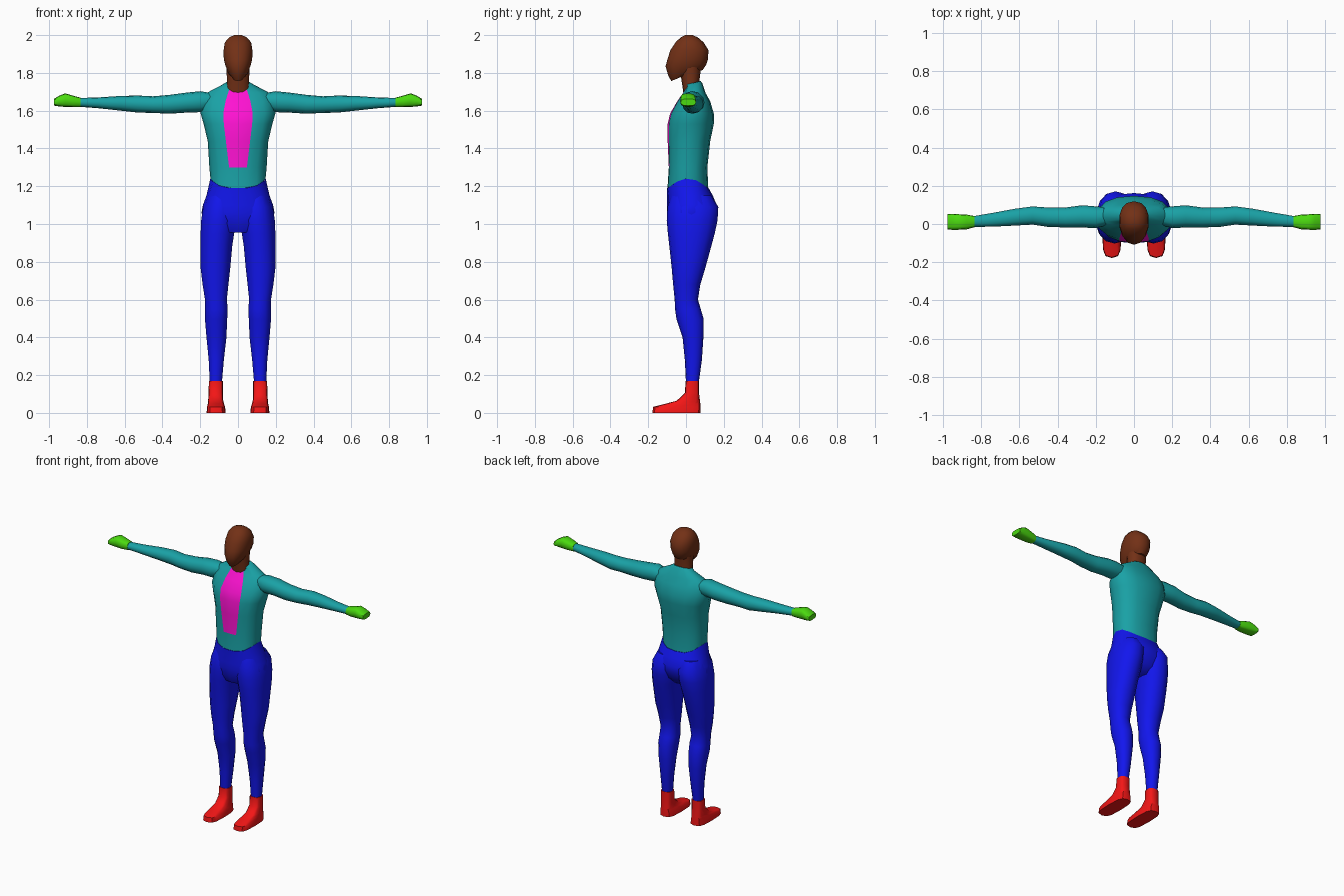
import bpy, bmesh
from math import sin, cos, pi, asin, copysign, radians


def material(name, rgb):
    m = bpy.data.materials.new(name)
    m.diffuse_color = (*rgb, 1)
    return m


SKIN = material("brown", (0.17, 0.03, 0.008))
TEAL = material("teal", (0.01, 0.36, 0.38))
BLUE = material("blue", (0.006, 0.008, 0.85))
RED = material("red", (0.9, 0.008, 0.008))
GREEN = material("green", (0.07, 0.7, 0.005))
PINK = material("pink", (1.0, 0.006, 0.65))


def spow(v, p):
    return copysign(abs(v) ** p, v)


def ring(s, a0, a1, yf, yb, p=0.9, n=14, tilt=0, lift=0, strip=None):
    """Cross-section at s: a0..a1 across, yf..yb deep, starting at the front.
    tilt raises the back, lift raises the sides, strip sets the front panel width."""
    c, r, cy, ry = (a0 + a1) / 2, (a1 - a0) / 2, (yf + yb) / 2, (yb - yf) / 2
    if strip:
        t1 = asin((strip / r) ** (1 / p))
        half = [t1 + (pi - t1) * i / (n // 2 - 1) for i in range(n // 2)]
        ts = [0] + half + [2 * pi - t for t in half[-2::-1]]
    else:
        ts = [2 * pi * i / n for i in range(n)]
    return [(c + r * spow(sin(t), p), cy - ry * spow(cos(t), p),
             s + tilt * (1 - cos(t)) / 2 + lift * abs(sin(t)) ** 3) for t in ts]


def loft(name, rings, mats, along_x=False, mirror=False, panel=None):
    bm = bmesh.new()
    loops = []
    for r in rings:
        loops.append([bm.verts.new((z, y, x) if along_x else (x, y, z)) for x, y, z in r])
    n = len(loops[0])
    for k in range(len(loops) - 1):
        a, b = loops[k], loops[k + 1]
        for i in range(n):
            j = (i + 1) % n
            f = bm.faces.new((a[i], a[j], b[j], b[i]))
            if panel and k >= panel and i in (0, n - 1):
                f.material_index = 1
    bm.faces.new(loops[0])
    bm.faces.new(loops[-1])
    bmesh.ops.recalc_face_normals(bm, faces=bm.faces[:])
    me = bpy.data.meshes.new(name)
    bm.to_mesh(me)
    bm.free()
    ob = bpy.data.objects.new(name, me)
    bpy.context.collection.objects.link(ob)
    for m in mats:
        me.materials.append(m)
    bpy.ops.object.select_all(action='DESELECT')
    ob.select_set(True)
    bpy.context.view_layer.objects.active = ob
    bpy.ops.object.shade_smooth_by_angle(angle=radians(45))
    if mirror:
        ob.modifiers.new("mirror", 'MIRROR')
    return ob


# Head: tilted jaw rising to the crown
head = [(1.757, 0.05, 0.032, -0.078, 0.050), (1.785, 0.03, 0.052, -0.094, 0.088),
        (1.835, 0.01, 0.068, -0.108, 0.108), (1.872, 0, 0.077, -0.098, 0.116),
        (1.920, 0, 0.078, -0.083, 0.119), (1.962, 0, 0.071, -0.055, 0.093),
        (1.988, 0, 0.048, -0.028, 0.062), (2.0, 0, 0.020, -0.005, 0.035)]
loft("head", [ring(z, -r, r, f, b, tilt=t) for z, t, r, f, b in head], [SKIN])
loft("neck", [ring(1.68, -0.066, 0.066, -0.012, 0.075), ring(1.75, -0.060, 0.060, -0.022, 0.070),
              ring(1.83, -0.062, 0.062, -0.035, 0.080)], [SKIN])

# Torso with coloured front panel
torso = [(1.19, 0.146, -0.098, 0.118, 0.047), (1.30, 0.152, -0.091, 0.113, 0.047),
         (1.437, 0.160, -0.097, 0.128, 0.064), (1.53, 0.182, -0.097, 0.147, 0.075),
         (1.585, 0.198, -0.084, 0.147, 0.078), (1.65, 0.192, -0.046, 0.128, 0.066),
         (1.695, 0.165, -0.015, 0.103, 0.052), (1.725, 0.085, 0.000, 0.086, 0.040),
         (1.735, 0.068, -0.008, 0.077, 0.032)]
loft("torso", [ring(z, -r, r, f, b, 0.85, 16, strip=w, lift=0.05 if i == 0 else 0,
                    tilt=0.022 if i > 6 else 0)
               for i, (z, r, f, b, w) in enumerate(torso)], [TEAL, PINK], panel=1)

# Hips, with raised sides at the waistline
hips = [(0.955, 0.10, -0.07, 0.09), (1.00, 0.180, -0.092, 0.135), (1.06, 0.193, -0.101, 0.160),
        (1.10, 0.186, -0.101, 0.162), (1.15, 0.167, -0.100, 0.142)]
loft("hips", [ring(z, -r, r, f, b, 0.85, 16) for z, r, f, b in hips]
     + [ring(1.19, -0.147, 0.147, -0.100, 0.120, 0.85, 16, lift=0.05, strip=0.047)], [BLUE])

# Legs
leg = [(0.155, 0.085, 0.150, 0.000, 0.067), (0.28, 0.074, 0.156, -0.006, 0.084),
       (0.40, 0.060, 0.168, -0.018, 0.092), (0.495, 0.056, 0.176, -0.050, 0.094),
       (0.55, 0.053, 0.176, -0.058, 0.078), (0.60, 0.058, 0.176, -0.060, 0.063),
       (0.68, 0.049, 0.189, -0.068, 0.076), (0.77, 0.039, 0.200, -0.076, 0.103),
       (0.89, 0.028, 0.200, -0.089, 0.136), (0.95, 0.018, 0.200, -0.096, 0.152),
       (1.02, 0.006, 0.197, -0.102, 0.167), (1.09, 0.006, 0.186, -0.098, 0.171),
       (1.15, 0.020, 0.160, -0.080, 0.135)]
loft("leg", [ring(*r) for r in leg], [BLUE], mirror=True)

# Feet
foot = [(0.0, 0.066, 0.166, -0.178, 0.078), (0.032, 0.068, 0.164, -0.174, 0.078),
        (0.048, 0.074, 0.160, -0.110, 0.076), (0.064, 0.078, 0.158, -0.050, 0.074),
        (0.105, 0.080, 0.156, -0.006, 0.069), (0.168, 0.080, 0.154, -0.002, 0.069)]
loft("foot", [ring(*r, 0.6, 12) for r in foot], [RED], mirror=True)

# Arms
arm = [(0.12, 1.610, 1.690, 0.000, 0.085), (0.20, 1.592, 1.703, -0.022, 0.092),
       (0.27, 1.590, 1.696, -0.018, 0.098), (0.36, 1.584, 1.684, -0.018, 0.086),
       (0.45, 1.588, 1.676, -0.015, 0.086), (0.53, 1.590, 1.680, -0.003, 0.092),
       (0.62, 1.600, 1.678, -0.008, 0.080), (0.74, 1.613, 1.670, -0.014, 0.058),
       (0.845, 1.621, 1.667, -0.015, 0.040)]
loft("arm", [ring(*r, n=12) for r in arm], [TEAL], along_x=True, mirror=True)

# Closed hands
hand = [(0.835, 1.619, 1.669, -0.017, 0.042), (0.875, 1.619, 1.680, -0.028, 0.049),
        (0.915, 1.620, 1.692, -0.030, 0.051), (0.945, 1.622, 1.680, -0.031, 0.053),
        (0.975, 1.627, 1.662, -0.028, 0.053)]
loft("hand", [ring(*r, 0.65, 12) for r in hand], [GREEN], along_x=True, mirror=True)
